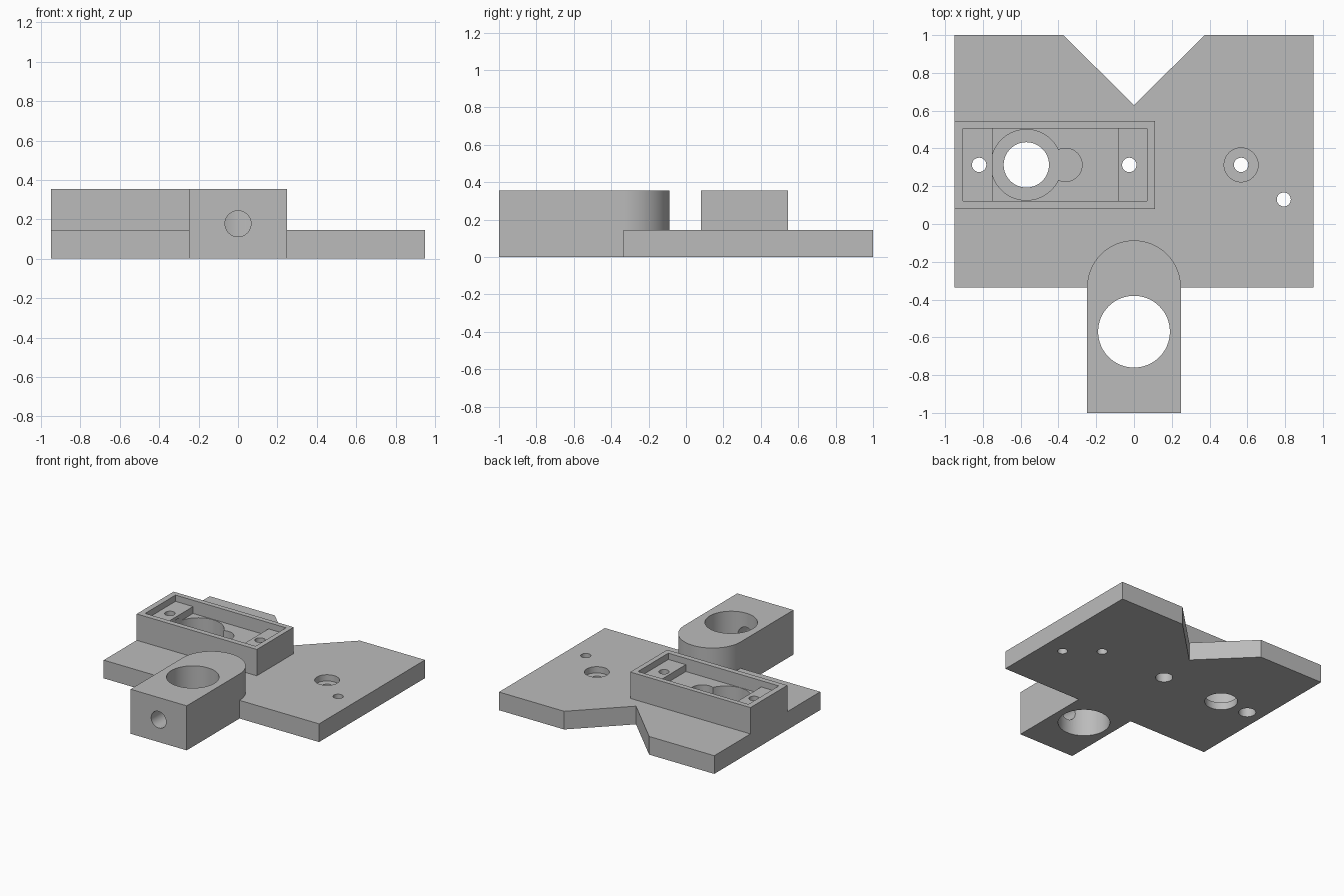
import bpy, bmesh, math
from mathutils import Matrix

cube = bpy.data.objects.get("Cube")
if cube:
    bpy.data.objects.remove(cube, do_unlink=True)

grey = bpy.data.materials.new("plain grey")
grey.use_nodes = True
grey.diffuse_color = (0.5, 0.5, 0.5, 1)
grey.node_tree.nodes["Principled BSDF"].inputs["Base Color"].default_value = (0.5, 0.5, 0.5, 1)


def make(name, bm):
    bmesh.ops.recalc_face_normals(bm, faces=bm.faces)
    mesh = bpy.data.meshes.new(name)
    bm.to_mesh(mesh)
    bm.free()
    mesh.materials.append(grey)
    obj = bpy.data.objects.new(name, mesh)
    bpy.context.collection.objects.link(obj)
    return obj


def prism(name, outline, z0, z1):
    """Extrude a flat outline from z0 up to z1."""
    bm = bmesh.new()
    face = bm.faces.new([bm.verts.new((x, y, z0)) for x, y in outline])
    top = bmesh.ops.extrude_face_region(bm, geom=[face])["geom"]
    verts = [v for v in top if isinstance(v, bmesh.types.BMVert)]
    bmesh.ops.translate(bm, verts=verts, vec=(0, 0, z1 - z0))
    return make(name, bm)


def box(name, x0, x1, y0, y1, z0, z1):
    return prism(name, [(x0, y0), (x1, y0), (x1, y1), (x0, y1)], z0, z1)


def arc(x, y, r, start, end, steps):
    angles = [math.radians(start + (end - start) * i / steps) for i in range(steps + 1)]
    return [(x + r * math.cos(a), y + r * math.sin(a)) for a in angles]


def rod(name, x, y, r, z0, z1):
    return prism(name, arc(x, y, r, 0, 360, 64)[:-1], z0, z1)


def combine(target, other, operation):
    mod = target.modifiers.new(operation.lower(), 'BOOLEAN')
    mod.operation, mod.object, mod.solver = operation, other, 'EXACT'
    bpy.context.view_layer.objects.active = target
    bpy.ops.object.modifier_apply(modifier=mod.name)
    bpy.data.objects.remove(other, do_unlink=True)


PLATE, TOP, BELOW = 0.145, 0.355, -0.1

# Base plate with a V notch in its back edge
bracket = prism("bracket_body", [(-0.95, -0.335), (0.95, -0.335), (0.95, 1),
                                 (0.375, 1), (0, 0.63), (-0.375, 1), (-0.95, 1)], 0, PLATE)

# Round-backed clamp block and rectangular housing
clamp = prism("clamp_block", [(-0.248, -1), (0.248, -1)]
              + arc(0, -0.335, 0.248, 0, 180, 48), 0, TOP)
housing = box("housing", -0.95, 0.11, 0.08, 0.545, 0.07, TOP)
for part in (clamp, housing):
    combine(bracket, part, 'UNION')

# Clamp bore and the set screw hole through its front wall
cutters = [rod("clamp_bore", 0, -0.57, 0.19, BELOW, 0.5)]
screw = rod("set_screw_hole", 0, 0, 0.066, 0, 0.5)
screw.data.transform(Matrix.Translation((0, -0.6, 0.178)) @ Matrix.Rotation(math.pi / 2, 4, 'X'))
cutters.append(screw)

# Stepped housing pocket, gear recess and shaft hole
cutters += [
    box("flange_pocket", -0.905, 0.07, 0.123, 0.505, 0.305, 0.5),
    box("body_pocket", -0.75, -0.085, 0.123, 0.505, 0.25, 0.4),
    rod("gear_recess", -0.57, 0.313, 0.187, 0.06, 0.28),
    rod("small_gear_recess", -0.363, 0.313, 0.088, 0.06, 0.28),
    rod("shaft_hole", -0.57, 0.313, 0.12, BELOW, 0.2),
]

# Housing screw holes, widened from underneath
for x in (-0.82, -0.025):
    cutters.append(rod("housing_screw_hole", x, 0.313, 0.038, BELOW, 0.4))
    cutters.append(rod("screw_access", x, 0.313, 0.063, BELOW, 0.15))

# Plate holes, one counterbored from above
cutters += [
    rod("counterbore", 0.567, 0.313, 0.09, 0.095, 0.3),
    rod("pivot_hole", 0.567, 0.313, 0.038, BELOW, 0.3),
    rod("pin_hole", 0.793, 0.13, 0.037, BELOW, 0.3),
]
for cutter in cutters:
    combine(bracket, cutter, 'DIFFERENCE')

# Smooth the round walls, keep the edges sharp
bpy.ops.object.select_all(action='DESELECT')
bracket.select_set(True)
bpy.context.view_layer.objects.active = bracket
bpy.ops.object.shade_smooth_by_angle(angle=math.radians(30))
